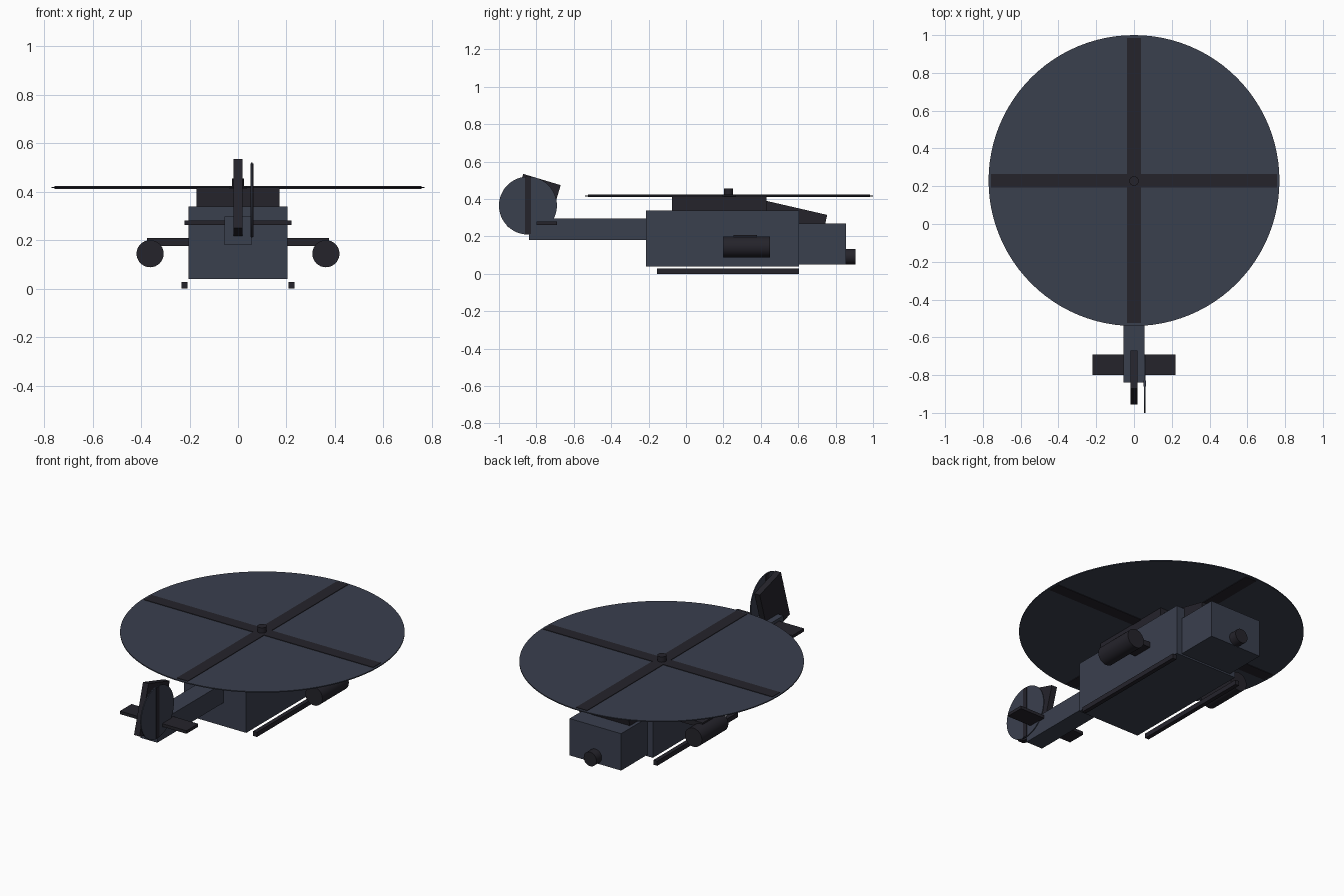
import bpy, math

if "Cube" in bpy.data.objects:
    bpy.data.objects.remove(bpy.data.objects["Cube"])


def material(name, rgb):
    m = bpy.data.materials.new(name)
    m.diffuse_color = (*rgb, 1.0)
    m.use_nodes = True
    m.node_tree.nodes["Principled BSDF"].inputs["Base Color"].default_value = m.diffuse_color
    return m


SLATE = material("slate_blue", (0.042, 0.050, 0.076))
DARK = material("charcoal", (0.018, 0.017, 0.024))


def finish(name, mat):
    ob = bpy.context.object
    ob.name = name
    ob.data.materials.append(mat)
    return ob


def box(name, x, y, z, mat):
    """Box from (min, max) ranges on each axis."""
    r = (x, y, z)
    bpy.ops.mesh.primitive_cube_add(size=1, location=[(a + b) / 2 for a, b in r])
    ob = finish(name, mat)
    ob.scale = [b - a for a, b in r]
    bpy.ops.object.transform_apply(location=False, rotation=False, scale=True)
    return ob


def cylinder(name, centre, radius, depth, axis, mat, sides=32):
    rot = {"x": (0, math.pi / 2, 0), "y": (math.pi / 2, 0, 0), "z": (0, 0, 0)}[axis]
    bpy.ops.mesh.primitive_cylinder_add(vertices=sides, radius=radius, depth=depth,
                                        location=centre, rotation=rot)
    ob = finish(name, mat)
    bpy.ops.object.shade_smooth_by_angle(angle=math.radians(35))
    return ob


# Fuselage
box("cabin", (-0.205, 0.205), (-0.215, 0.605), (0.04, 0.338), SLATE)
box("nose", (-0.17, 0.17), (0.605, 0.855), (0.05, 0.27), SLATE)
box("tail_boom", (-0.055, 0.055), (-0.84, -0.215), (0.18, 0.297), SLATE)
box("engine_housing", (-0.172, 0.172), (-0.075, 0.43), (0.338, 0.414), DARK)
cylinder("nose_sensor", (0, 0.865, 0.092), 0.042, 0.08, "y", DARK)

# Sloping canopy, tilted down to the nose
tilt = math.radians(13)
length, thick = 0.40, 0.12
c, s = math.cos(tilt), math.sin(tilt)
cy = 0.755 - c * length / 2 - s * thick / 2
cz = 0.315 + s * length / 2 - c * thick / 2
canopy = box("canopy", (-0.15, 0.15), (cy - length / 2, cy + length / 2),
             (cz - thick / 2, cz + thick / 2), DARK)
canopy.rotation_euler.x = -tilt

# Main rotor
cylinder("rotor_disc", (0, 0.23, 0.417), 0.77, 0.006, "z", SLATE, 96)
box("rotor_blade_long", (-0.036, 0.036), (-0.525, 0.985), (0.411, 0.423), DARK)
box("rotor_blade_cross", (-0.757, 0.757), (0.194, 0.266), (0.411, 0.423), DARK)
cylinder("rotor_hub", (0, 0.227, 0.425), 0.025, 0.06, "z", DARK)

# Tail fin, stabilizer and tail rotor
fin = box("tail_fin", (-0.018, 0.018), (-0.917, -0.708), (0.2145, 0.5105), DARK)
fin.rotation_euler.x = -math.radians(16.7)
box("stabilizer", (-0.22, 0.22), (-0.80, -0.69), (0.262, 0.28), DARK)
cylinder("tail_rotor_disc", (0.057, -0.845, 0.365), 0.155, 0.006, "x", SLATE, 48)
box("tail_rotor_blade", (0.051, 0.063), (-0.861, -0.829), (0.213, 0.517), DARK)

# Stub wing, pods and skids
box("stub_wing", (-0.376, 0.376), (0.255, 0.38), (0.176, 0.208), DARK)
for side, label in ((-1, "left"), (1, "right")):
    cylinder(label + "_pod", (side * 0.3625, 0.323, 0.144), 0.056, 0.25, "y", DARK)
    x = side * 0.221
    box(label + "_skid", (x - 0.0125, x + 0.0125), (-0.155, 0.605), (0, 0.028), DARK)
